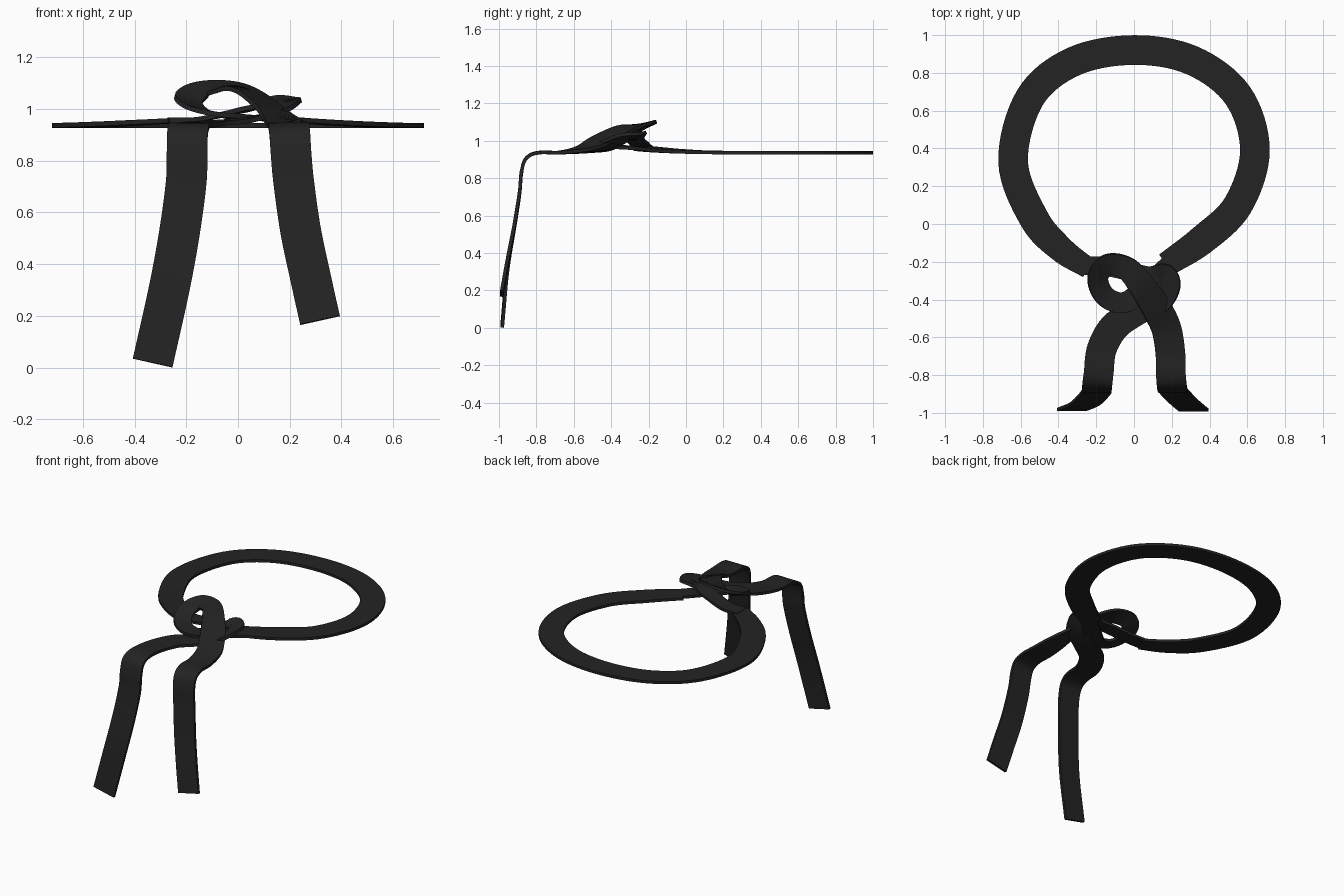
import bpy, bmesh
from mathutils import Vector

black = bpy.data.materials.new("black cloth")
black.diffuse_color = (0.017, 0.017, 0.017, 1)
THICK = 0.018
STEPS = 8


def catmull(p0, p1, p2, p3, t):
    return 0.5 * (2 * p1 + (p2 - p0) * t + (2 * p0 - 5 * p1 + 4 * p2 - p3) * t * t
                  + (3 * p1 - p0 - 3 * p2 + p3) * t ** 3)


def smooth_path(pts):
    p = [2 * pts[0] - pts[1]] + pts + [2 * pts[-1] - pts[-2]]
    out = []
    for i in range(1, len(p) - 2):
        out += [catmull(*p[i - 1:i + 3], k / STEPS) for k in range(STEPS)]
    return out + [pts[-1]]


def ribbon(name, rows):
    """Flat strap; each row is (x, y, z, width, face normal)."""
    centre = smooth_path([Vector(r[:3]) for r in rows])
    extra = smooth_path([Vector((r[3], 0, 0)) for r in rows])
    normals = smooth_path([Vector(r[4]) for r in rows])
    bm = bmesh.new()
    rings = []
    for i, c in enumerate(centre):
        tan = (centre[min(i + 1, len(centre) - 1)] - centre[max(i - 1, 0)]).normalized()
        side = tan.cross(normals[i]).normalized()
        up = side.cross(tan).normalized() * THICK / 2
        side *= extra[i].x / 2
        rings.append([bm.verts.new(c + a * side + b * up)
                      for a, b in ((-1, -1), (1, -1), (1, 1), (-1, 1))])
    for a, b in zip(rings, rings[1:]):
        for k in range(4):
            bm.faces.new((a[k], a[(k + 1) % 4], b[(k + 1) % 4], b[k]))
    bm.faces.new(rings[0][::-1])
    bm.faces.new(rings[-1])
    bmesh.ops.recalc_face_normals(bm, faces=bm.faces)
    me = bpy.data.meshes.new(name)
    bm.to_mesh(me)
    bm.free()
    me.materials.append(black)
    ob = bpy.data.objects.new(name, me)
    bpy.context.collection.objects.link(ob)
    bpy.context.view_layer.objects.active = ob
    ob.select_set(True)
    bpy.ops.object.shade_smooth_by_angle()
    ob.select_set(False)


UP, FRONT = (0, 0, 1), (0, -1, 0)
BEND = (0, -0.7, 0.7)
W = 0.157

# waist loop, lying flat
ribbon("belt_loop", [(x, y, z, w, UP) for x, y, z, w in (
    (-0.24, -0.235, 0.955, 0.11), (-0.39, -0.13, 0.947, 0.14), (-0.53, 0.03, 0.94, W),
    (-0.64, 0.33, 0.936, W), (-0.55, 0.67, 0.936, W), (-0.32, 0.86, 0.936, W),
    (0.0, 0.921, 0.936, W), (0.31, 0.865, 0.936, W), (0.55, 0.68, 0.936, W),
    (0.64, 0.39, 0.936, W), (0.55, 0.10, 0.938, W), (0.36, -0.085, 0.947, W),
    (0.17, -0.215, 0.96, 0.13))])

# strap crossing from the right, round the left eye, over the top and down the right tail
ribbon("right_tail_strap", [
    (0.22, -0.19, 0.957, 0.11, UP),
    (0.06, -0.335, 0.965, 0.11, UP),
    (-0.05, -0.415, 0.975, 0.11, UP),
    (-0.15, -0.385, 0.995, 0.11, (0.2, 0, 1)),
    (-0.192, -0.29, 1.035, 0.11, (0.3, -0.2, 1)),
    (-0.14, -0.215, 1.075, 0.115, (0.1, -0.4, 1)),
    (-0.04, -0.235, 1.085, 0.125, (0.1, -0.3, 1)),
    (0.04, -0.325, 1.065, 0.14, (0.3, -0.2, 1)),
    (0.115, -0.44, 1.01, W, (0.3, -0.1, 1)),
    (0.17, -0.55, 0.96, W, (0.1, 0, 1)),
    (0.192, -0.68, 0.937, W, UP),
    (0.195, -0.79, 0.936, W, UP),
    (0.20, -0.855, 0.905, W, BEND),
    (0.205, -0.88, 0.83, W, FRONT),
    (0.215, -0.89, 0.72, W, FRONT),
    (0.242, -0.92, 0.53, W, FRONT),
    (0.28, -0.955, 0.35, W, FRONT),
    (0.317, -0.985, 0.183, W, FRONT)])

# strap crossing from the left, round the right eye and down the left tail
ribbon("left_tail_strap", [
    (-0.27, -0.22, 0.957, 0.10, UP),
    (-0.15, -0.225, 0.96, 0.10, UP),
    (-0.03, -0.25, 0.985, 0.10, UP),
    (0.08, -0.275, 1.01, 0.10, UP),
    (0.165, -0.255, 1.03, 0.09, (0.1, -0.4, 1)),
    (0.197, -0.32, 1.02, 0.10, (-0.3, 0, 1)),
    (0.145, -0.405, 0.985, 0.12, (-0.2, 0, 1)),
    (0.02, -0.465, 0.955, 0.14, UP),
    (-0.10, -0.54, 0.945, W, UP),
    (-0.17, -0.66, 0.937, W, UP),
    (-0.187, -0.79, 0.936, W, UP),
    (-0.195, -0.855, 0.905, W, BEND),
    (-0.197, -0.88, 0.83, W, FRONT),
    (-0.20, -0.89, 0.72, W, FRONT),
    (-0.225, -0.92, 0.53, W, FRONT),
    (-0.265, -0.955, 0.31, W, FRONT),
    (-0.33, -0.982, 0.018, W, FRONT)])
